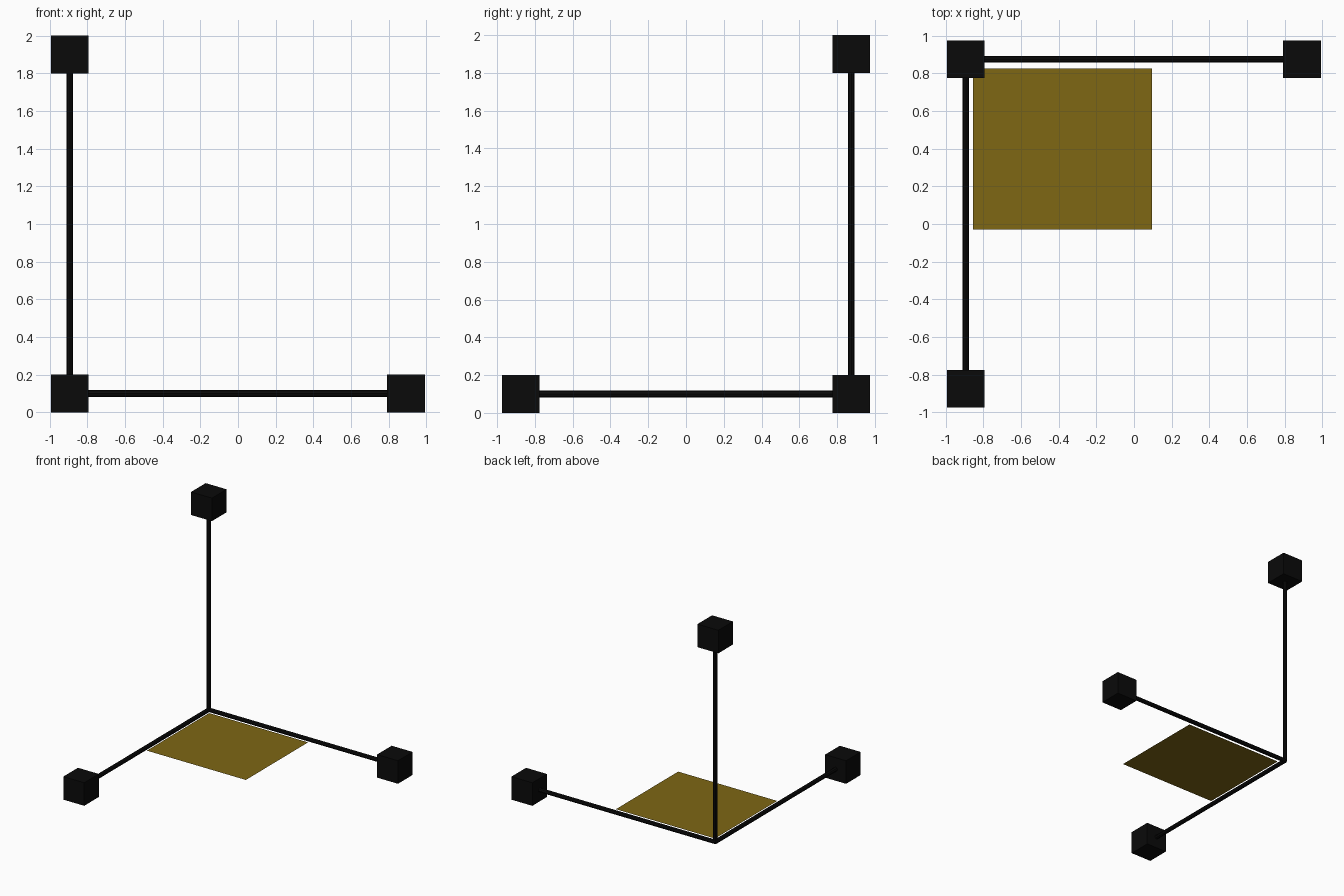
import bpy
from mathutils import Vector

if "Cube" in bpy.data.objects:
    bpy.data.objects.remove(bpy.data.objects["Cube"])

ORIGIN = Vector((-0.893, 0.875, 0.1))
CUBE = 0.2
ROD_R = 0.018


def material(name, color):
    m = bpy.data.materials.new(name)
    m.diffuse_color = color
    m.use_nodes = True
    m.node_tree.nodes["Principled BSDF"].inputs["Base Color"].default_value = m.diffuse_color
    return m


black = material("black", (0.003, 0.003, 0.003, 1))
gold = material("dark_gold", (0.21, 0.135, 0.007, 1))


def finish(name, mat):
    ob = bpy.context.object
    ob.name = name
    ob.data.materials.append(mat)
    return ob


# Three axis rods meeting at the corner, each ending in a cube
axes = {
    "x": Vector((1.785, 0, 0)),
    "y": Vector((0, -1.75, 0)),
    "z": Vector((0, 0, 1.8)),
}
for axis, span in axes.items():
    bpy.ops.mesh.primitive_cylinder_add(
        vertices=8, radius=ROD_R, depth=span.length,
        location=ORIGIN + span / 2,
        rotation=span.to_track_quat('Z', 'Y').to_euler())
    finish(axis + "_axis_rod", black)
    bpy.ops.object.shade_smooth_by_angle()

    bpy.ops.mesh.primitive_cube_add(size=CUBE, location=ORIGIN + span)
    finish(axis + "_end_cube", black)

# Flat panel lying between the two horizontal rods
x0, x1, y0, y1 = -0.855, 0.095, -0.028, 0.825
bpy.ops.mesh.primitive_plane_add(
    size=1, location=((x0 + x1) / 2, (y0 + y1) / 2, ORIGIN.z))
panel = finish("floor_panel", gold)
panel.scale = (x1 - x0, y1 - y0, 1)
